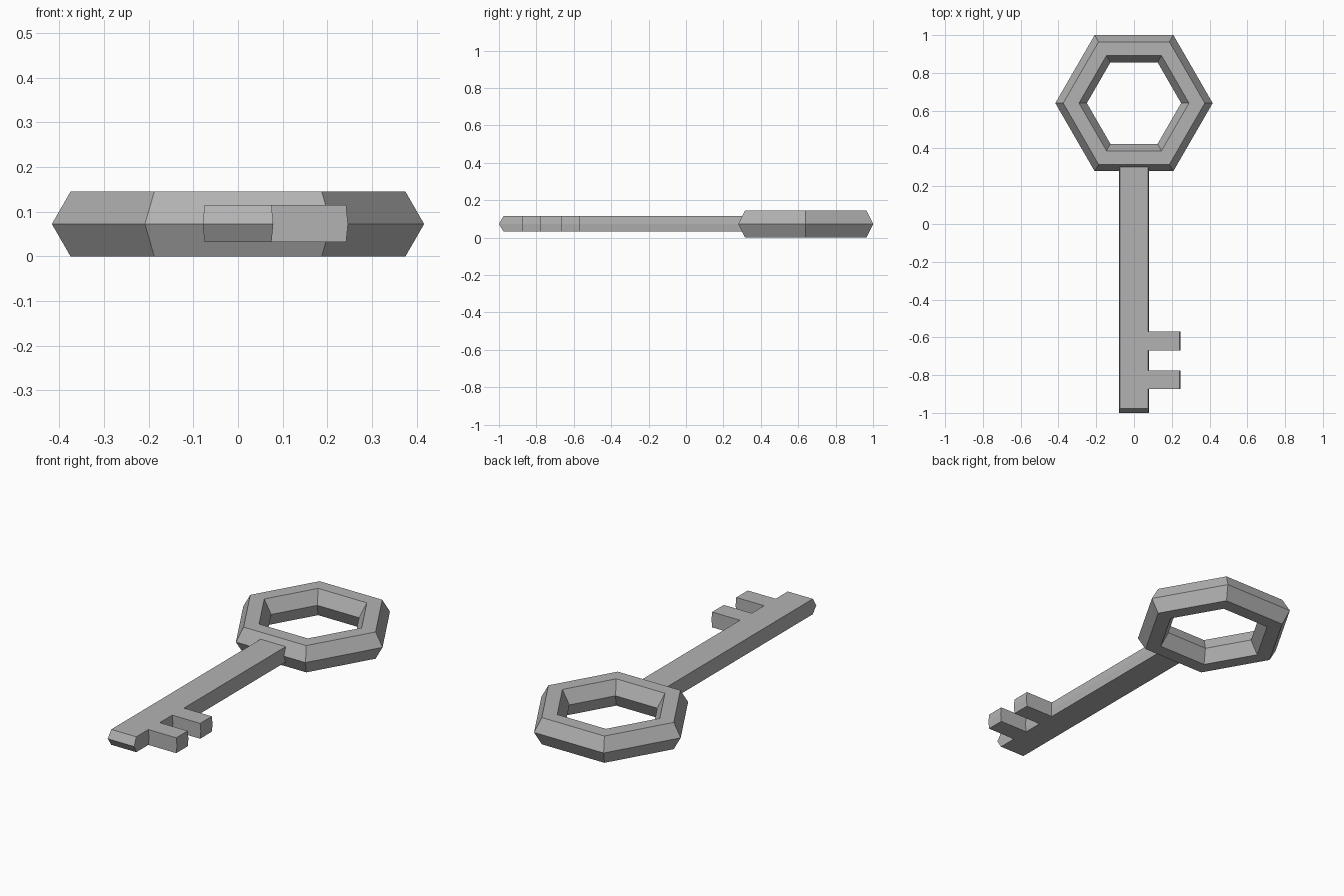
import bpy, bmesh, math

if "Cube" in bpy.data.objects:
    bpy.data.objects.remove(bpy.data.objects["Cube"])

ZC = 0.0725   # mid height of the key

metal = bpy.data.materials.new("grey metal")
metal.diffuse_color = (0.45, 0.45, 0.45, 1)
metal.use_nodes = True
metal.node_tree.nodes["Principled BSDF"].inputs["Base Color"].default_value = metal.diffuse_color


def finish(name, bm):
    bmesh.ops.recalc_face_normals(bm, faces=bm.faces)
    mesh = bpy.data.meshes.new(name)
    bm.to_mesh(mesh)
    bm.free()
    mesh.materials.append(metal)
    bpy.context.collection.objects.link(bpy.data.objects.new(name, mesh))


# Handle ring: six-sided torus with a six-sided section
R, r, N = 0.333, 0.0835, 6
bm = bmesh.new()
loops = []
for i in range(N):
    a = i * math.tau / N
    loop = []
    for j in range(N):
        b = j * math.tau / N
        d = R + r * math.cos(b)
        loop.append(bm.verts.new((d * math.cos(a), 0.64 + d * math.sin(a),
                                  ZC + r * math.sin(b))))
    loops.append(loop)
for i in range(N):
    for j in range(N):
        k, l = (i + 1) % N, (j + 1) % N
        bm.faces.new((loops[i][j], loops[k][j], loops[k][l], loops[i][l]))
finish("handle_ring", bm)


# Shaft and teeth: one outline in three layers, the middle one bulging out
def outline(out, tip):
    w, t = 0.075 + out, 0.242 + out
    pts = [(-w, 0.33), (-w, tip), (w, tip)]
    for y0, y1 in ((-0.873, -0.775), (-0.669, -0.569)):
        pts += [(w, y0), (t, y0), (t, y1), (w, y1)]
    return pts + [(w, 0.33)]


bm = bmesh.new()
layers = [[bm.verts.new((x, y, z)) for x, y in outline(out, tip)]
          for z, out, tip in ((0.032, 0, -0.976), (ZC, 0.004, -1.0), (0.115, 0, -0.976))]
for low, high in zip(layers, layers[1:]):
    for i in range(len(low)):
        k = (i + 1) % len(low)
        bm.faces.new((low[i], low[k], high[k], high[i]))
bm.faces.new(layers[0][::-1])
bm.faces.new(layers[-1])
finish("shaft_with_teeth", bm)
